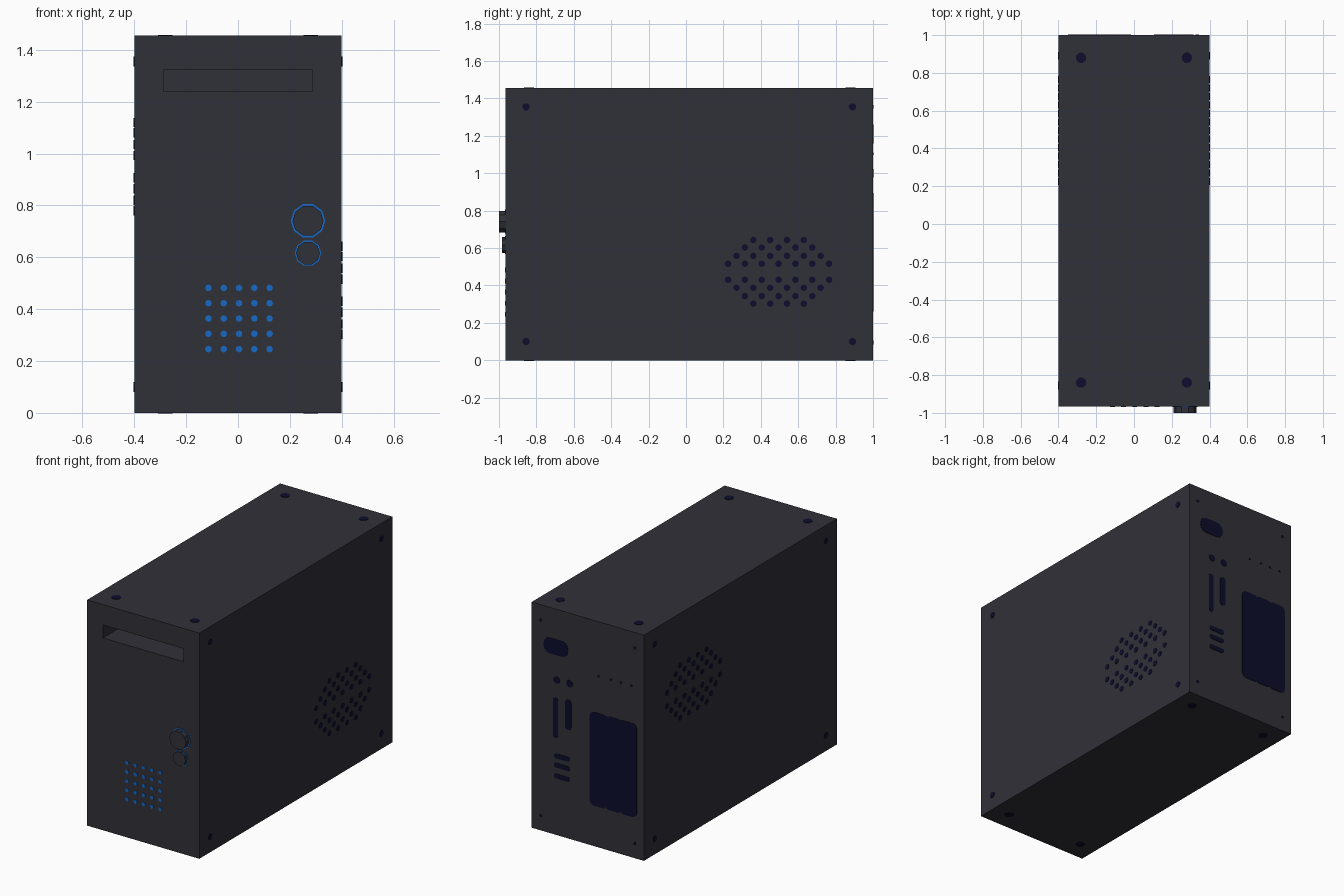
import bpy, bmesh, math
from mathutils import Vector

if "Cube" in bpy.data.objects:
    bpy.data.objects.remove(bpy.data.objects["Cube"])


def material(name, rgb):
    m = bpy.data.materials.new(name)
    m.diffuse_color = (*rgb, 1)
    m.use_nodes = True
    m.node_tree.nodes["Principled BSDF"].inputs["Base Color"].default_value = m.diffuse_color
    return m


charcoal = material("charcoal", (0.030, 0.030, 0.040))
blue = material("bright_blue", (0.008, 0.14, 0.56))
navy = material("dark_navy", (0.004, 0.004, 0.026))

X, Y0, Y1, H = 0.4, -0.965, 1.0, 1.455
T = 0.003  # plate thickness

# Each side of the case: (origin, u axis, v axis, outward normal)
SIDES = {
    "front": ((0, Y0, 0), (1, 0, 0), (0, 0, 1), (0, -1, 0)),
    "back": ((0, Y1, 0), (1, 0, 0), (0, 0, 1), (0, 1, 0)),
    "right": ((X, 0, 0), (0, 1, 0), (0, 0, 1), (1, 0, 0)),
    "left": ((-X, 0, 0), (0, 1, 0), (0, 0, 1), (-1, 0, 0)),
    "top": ((0, 0, H), (1, 0, 0), (0, 1, 0), (0, 0, 1)),
    "bottom": ((0, 0, 0), (1, 0, 0), (0, 1, 0), (0, 0, -1)),
}


def box(name, lo, hi):
    bpy.ops.mesh.primitive_cube_add(size=1, location=[(a + b) / 2 for a, b in zip(lo, hi)])
    ob = bpy.context.object
    ob.name = name
    ob.scale = [b - a for a, b in zip(lo, hi)]
    bpy.ops.object.transform_apply(location=True, scale=True)
    ob.data.materials.append(charcoal)
    return ob


def disc(u, v, r, n=10):
    return [(u + r * math.cos(2 * math.pi * i / n), v + r * math.sin(2 * math.pi * i / n))
            for i in range(n)]


def rounded(u0, v0, u1, v1, r, n=3):
    pts = []
    for k, (cu, cv) in enumerate([(u1 - r, v1 - r), (u0 + r, v1 - r), (u0 + r, v0 + r), (u1 - r, v0 + r)]):
        for i in range(n + 1):
            a = math.pi / 2 * (k + i / n)
            pts.append((cu + r * math.cos(a), cv + r * math.sin(a)))
    return pts


def plates(name, side, outlines, mat, depth=T):
    """Extrude outlines lying on one side of the case outward by depth."""
    o, u, v, nrm = (Vector(a) for a in SIDES[side])
    bm = bmesh.new()
    for pts in outlines:
        low = [bm.verts.new(o + u * a + v * b) for a, b in pts]
        high = [bm.verts.new(p.co + nrm * depth) for p in low]
        bm.faces.new(low)
        bm.faces.new(high)
        for i in range(len(pts)):
            j = (i + 1) % len(pts)
            bm.faces.new((low[i], low[j], high[j], high[i]))
    bmesh.ops.recalc_face_normals(bm, faces=bm.faces)
    me = bpy.data.meshes.new(name)
    bm.to_mesh(me)
    bm.free()
    me.materials.append(mat)
    ob = bpy.data.objects.new(name, me)
    bpy.context.collection.objects.link(ob)
    return ob


# Case with a recessed drive slot
case = box("case", (-X, Y0, 0), (X, Y1, H))
cutter = box("slot_cutter", (-0.287, Y0 - 0.1, 1.24), (0.287, Y0 + 0.2, 1.324))
cutter.hide_render = True
mod = case.modifiers.new("drive_slot", "BOOLEAN")
mod.operation = "DIFFERENCE"
mod.solver = "EXACT"
mod.object = cutter
bpy.context.view_layer.objects.active = case
bpy.ops.object.modifier_apply(modifier=mod.name)
bpy.data.objects.remove(cutter)

# Front: lit rings, buttons and speaker grille
plates("power_ring", "front", [disc(0.27, 0.741, 0.067)], blue)
plates("power_button", "front", [disc(0.27, 0.741, 0.060)], charcoal, 0.035)
plates("reset_ring", "front", [disc(0.27, 0.616, 0.051)], blue)
plates("reset_button", "front", [disc(0.27, 0.616, 0.046)], charcoal, 0.02)
plates("front_grille", "front",
       [disc(0.004 + 0.059 * i, 0.364 + 0.059 * j, 0.013, 8)
        for i in range(-2, 3) for j in range(-2, 3)], blue)


# Sides: diamond-like vent of round holes in two mirrored halves
def vent(cy, cz):
    return [disc(cy + 0.09 * (i - (n - 1) / 2), cz + s * dz, 0.018, 8)
            for n, dz in ((7, 0.043), (6, 0.085), (5, 0.13), (4, 0.17))
            for i in range(n) for s in (-1, 1)]


plates("right_vent", "right", vent(0.495, 0.473), navy)
plates("left_vent", "left", vent(0.495, 0.95), navy)

# Corner screws
for side in ("right", "left"):
    plates(side + "_screws", side, [disc(y, z, 0.02) for y in (-0.855, 0.89) for z in (0.1, 1.355)], navy)
for side in ("top", "bottom"):
    plates(side + "_screws", side, [disc(x, y, 0.028) for x in (-0.28, 0.28) for y in (-0.84, 0.88)], navy)
plates("back_screws", "back", [disc(x, z, 0.01, 8) for x in (-0.335, 0.335) for z in (0.095, 1.355)], navy)

# Back: power socket, round ports, slots and power supply grille
plates("power_socket", "back", [rounded(0.14, 1.16, 0.315, 1.26, 0.045)], navy)
plates("round_ports", "back", [disc(x, 1.0, 0.023) for x in (0.222, 0.13)], navy)
plates("tall_ports", "back", [rounded(0.212, 0.625, 0.248, 0.885, 0.015),
                              rounded(0.118, 0.7, 0.16, 0.895, 0.018)], navy)
plates("flat_ports", "back", [rounded(0.13, z - 0.015, 0.24, z + 0.015, 0.013)
                              for z in (0.38, 0.45, 0.51)], navy)
plates("supply_grille", "back", [rounded(x - 0.062, 0.262, x + 0.062, 0.865, 0.03)
                                 for x in (-0.077, -0.183, -0.288)]
       + [rounded(-0.33, 0.275, -0.035, 0.85, 0.01)], navy)
plates("back_pin_holes", "back", [disc(x, 1.105, 0.008, 6) for x in (-0.076, -0.165, -0.235, -0.31)], navy)
